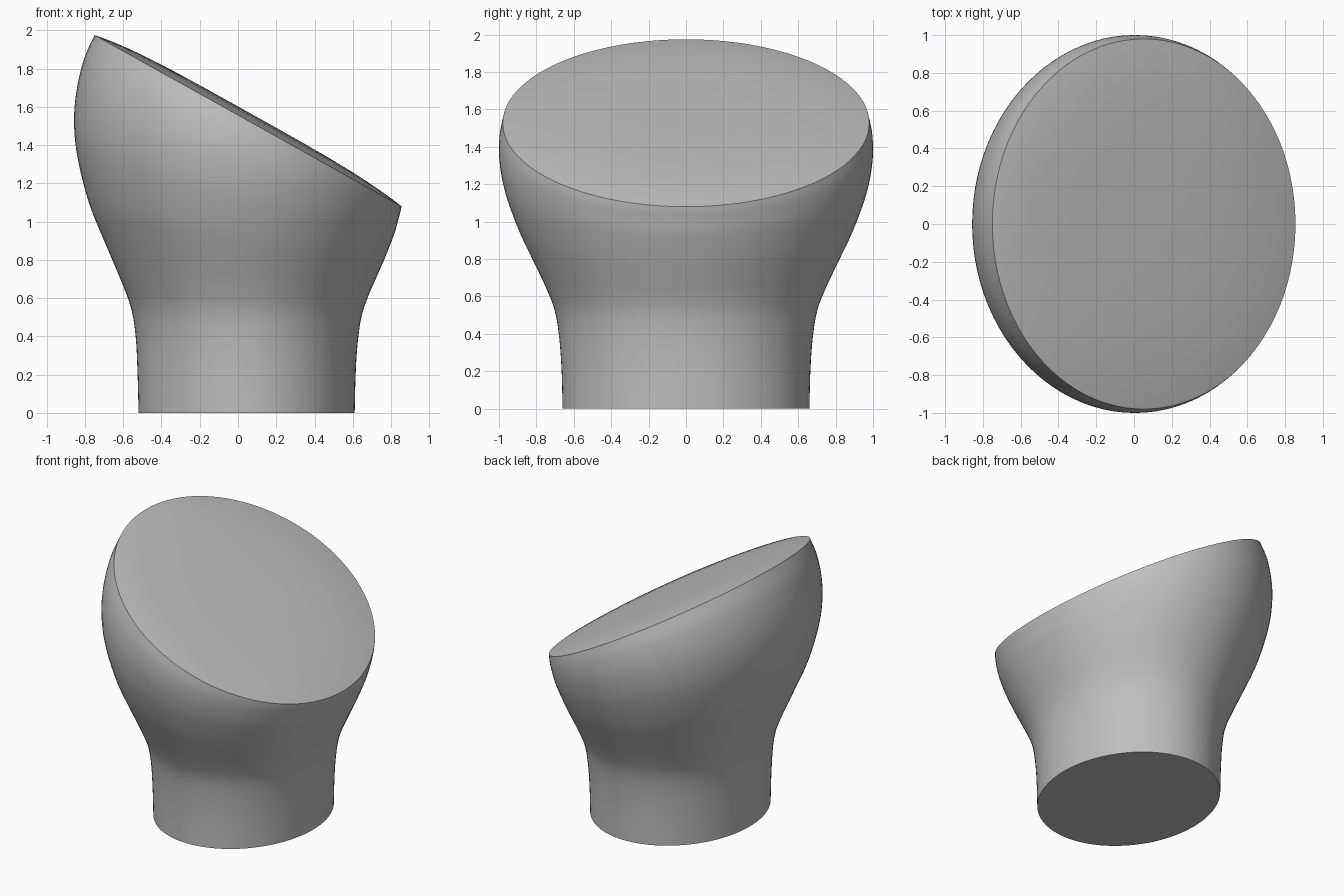
import bpy
import bmesh
import math

SEGMENTS = 96
STEPS = 5

if "Cube" in bpy.data.objects:
    bpy.data.objects.remove(bpy.data.objects["Cube"], do_unlink=True)

# Profile stations: left x, left z, right x, right z, half depth
STATIONS = [
    (-.52, 0, .61, 0, .66),
    (-.525, .2, .615, .2, .665),
    (-.535, .4, .625, .36, .678),
    (-.56, .55, .645, .5, .702),
    (-.615, .7, .677, .6, .75),
    (-.7, .9, .72, .7, .82),
    (-.78, 1.1, .764, .8, .89),
    (-.838, 1.33, .8, .89, .95),
    (-.857, 1.51, .822, .95, .982),
    (-.845, 1.68, .838, 1.01, .999),
    (-.805, 1.85, .849, 1.05, .997),
    (-.75, 1.975, .855, 1.08, .98),
]


def spline(points, steps):
    """Smooth curve through the stations."""
    result = []
    last = len(points) - 1
    for i in range(last):
        a, b = points[max(i - 1, 0)], points[i]
        c, d = points[i + 1], points[min(i + 2, last)]
        for s in range(steps):
            t = s / steps
            result.append(tuple(
                q + t / 2 * (r - p + t * (2 * p - 5 * q + 4 * r - u
                                          + t * (3 * (q - r) + u - p)))
                for p, q, r, u in zip(a, b, c, d)))
    result.append(points[-1])
    return result


def add_ring(bm, station, scale=1, lift=0):
    """Tilted ellipse spanning the left and right profile points."""
    lx, lz, rx, rz, depth = station
    ring = []
    for i in range(SEGMENTS):
        angle = math.tau * i / SEGMENTS
        along = math.cos(angle) * scale / 2
        ring.append(bm.verts.new((
            (lx + rx) / 2 + (rx - lx) * along,
            depth * scale * math.sin(angle),
            (lz + rz) / 2 + (rz - lz) * along + lift)))
    return ring


def bridge(bm, lower, upper):
    for i in range(SEGMENTS):
        j = (i + 1) % SEGMENTS
        bm.faces.new((lower[i], lower[j], upper[j], upper[i]))


# Flared body with a flat base
bm = bmesh.new()
rings = [add_ring(bm, station) for station in spline(STATIONS, STEPS)]
bm.faces.new(list(reversed(rings[0])))

# Slanted, slightly domed cap
CROWN = 0.045
for radius in (.96, .91, .85, .77, .67, .5, .3, .1):
    rings.append(add_ring(bm, STATIONS[-1], radius, CROWN * (1 - radius ** 4)))
for lower, upper in zip(rings, rings[1:]):
    bridge(bm, lower, upper)
bm.faces.new(rings[-1])
bmesh.ops.recalc_face_normals(bm, faces=bm.faces)

mesh = bpy.data.meshes.new("slanted_knob")
bm.to_mesh(mesh)
bm.free()
knob = bpy.data.objects.new("slanted_knob", mesh)
bpy.context.collection.objects.link(knob)

# Plain grey material
grey = bpy.data.materials.new("grey")
grey.use_nodes = True
colour = (.52, .52, .52, 1)
grey.diffuse_color = colour
grey.node_tree.nodes["Principled BSDF"].inputs["Base Color"].default_value = colour
mesh.materials.append(grey)

# Smooth surfaces with crisp rim and base edges
bpy.ops.object.select_all(action="DESELECT")
knob.select_set(True)
bpy.context.view_layer.objects.active = knob
bpy.ops.object.shade_smooth_by_angle(angle=math.radians(35))
